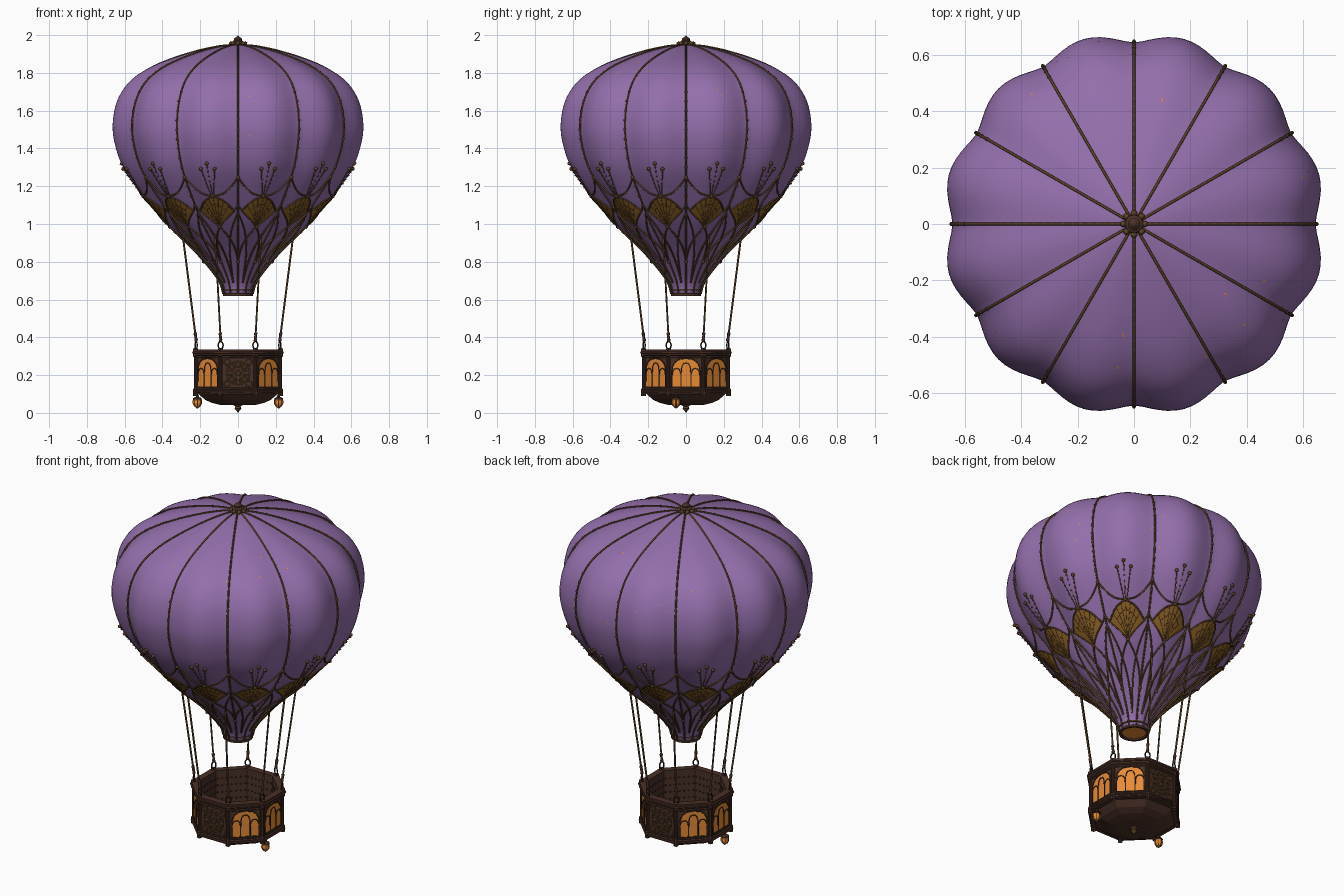
import bpy, bmesh, math, random
from math import sin, cos, pi, radians
from mathutils import Vector, Matrix

cube = bpy.data.objects.get("Cube")
if cube:
    bpy.data.objects.remove(cube, do_unlink=True)
random.seed(4)


def material(name, *rgb):
    m = bpy.data.materials.new(name)
    m.use_nodes = True
    m.diffuse_color = (*rgb, 1)
    node = next(n for n in m.node_tree.nodes if n.type == 'BSDF_PRINCIPLED')
    node.inputs["Base Color"].default_value = (*rgb, 1)
    return m


PURPLE = material("purple cloth", .295, .158, .41)
BRONZE = material("dark bronze", .105, .056, .02)
WOOD = material("dark wood", .068, .03, .02)
GLASS = material("amber glass", .8, .26, .035)
LACE = material("gold lace", .27, .12, .02)
IRON = material("black iron", .028, .017, .012)
EMBER = material("bright ember", 1, .32, .03)


def finish(name, bm, mat, smooth=None):
    me = bpy.data.meshes.new(name)
    bm.to_mesh(me)
    bm.free()
    me.materials.append(mat)
    ob = bpy.data.objects.new(name, me)
    bpy.context.collection.objects.link(ob)
    if smooth:
        bpy.ops.object.select_all(action='DESELECT')
        ob.select_set(True)
        bpy.context.view_layer.objects.active = ob
        bpy.ops.object.shade_smooth_by_angle(angle=radians(smooth))


def lathe(name, profile, sides, mat, turn=0, spots=((0, 0, 0),), smooth=None):
    bm = bmesh.new()
    for spot in spots:
        rings = [[bm.verts.new(Vector(spot) + Vector((r * cos(a), r * sin(a), z)))
                  for a in (turn + 2 * pi * i / sides for i in range(sides))] for r, z in profile]
        for lo, hi in zip(rings, rings[1:]):
            for i in range(sides):
                j = (i + 1) % sides
                bm.faces.new((lo[i], lo[j], hi[j], hi[i]))
    bmesh.ops.remove_doubles(bm, verts=bm.verts, dist=1e-5)
    bmesh.ops.recalc_face_normals(bm, faces=bm.faces)
    finish(name, bm, mat, smooth)


def tubes(name, paths, radius, mat, closed=False):
    cu = bpy.data.curves.new(name, 'CURVE')
    cu.dimensions = '3D'
    cu.bevel_depth = radius
    cu.bevel_resolution = 1
    cu.use_fill_caps = True
    for path in paths:
        sp = cu.splines.new('POLY')
        sp.points.add(len(path) - 1)
        for p, co in zip(sp.points, path):
            p.co = (*co, 1)
        sp.use_cyclic_u = closed
    cu.materials.append(mat)
    ob = bpy.data.objects.new(name, cu)
    bpy.context.collection.objects.link(ob)
    bpy.ops.object.select_all(action='DESELECT')
    ob.select_set(True)
    bpy.context.view_layer.objects.active = ob
    bpy.ops.object.convert(target='MESH')


def beads(name, spots, radius, mat):
    bm = bmesh.new()
    for s in spots:
        bmesh.ops.create_icosphere(bm, subdivisions=1, radius=radius, matrix=Matrix.Translation(s))
    finish(name, bm, mat, 60)


def smooth_path(pts, n=6):
    pts = [Vector(p) for p in pts]
    ext = [2 * pts[0] - pts[1]] + pts + [2 * pts[-1] - pts[-2]]
    out = []
    for a, b, c, d in zip(ext, ext[1:], ext[2:], ext[3:]):
        for t in (i / n for i in range(n)):
            out.append(.5 * (2 * b + (c - a) * t + (2 * a - 5 * b + 4 * c - d) * t * t
                             + (3 * b - a - 3 * c + d) * t ** 3))
    return out + [pts[-1]]


# Lobed envelope
GORES = 12
STEP = 2 * pi / GORES
outline = smooth_path([(.01, 1.948), (.1, 1.94), (.22, 1.915), (.36, 1.872), (.48, 1.82), (.575, 1.75),
                       (.637, 1.65), (.66, 1.525), (.645, 1.41), (.597, 1.285), (.49, 1.135), (.37, .995),
                       (.235, .865), (.14, .755), (.095, .69), (.076, .63)], 4)


def lobed(r, z, th, lift=0.0):
    swell = .055 * min(1, max(0, (z - .62) / .5))
    r = r * (1 - swell * .42 + swell * (sin(th * GORES / 2) ** 2) ** .75) + lift
    return Vector((r * cos(th), r * sin(th), z))


def on_cloth(u, z, lift=.004):
    for a, b in zip(outline, outline[1:]):
        if b.y <= z <= a.y:
            return lobed(a.x + (b.x - a.x) * (z - a.y) / (b.y - a.y), z, u * STEP, lift)


bm = bmesh.new()
cols = GORES * 12
grid = [[bm.verts.new(lobed(r, z, 2 * pi * i / cols)) for i in range(cols)] for r, z in outline]
for hi, lo in zip(grid, grid[1:]):
    for i in range(cols):
        j = (i + 1) % cols
        bm.faces.new((lo[i], lo[j], hi[j], hi[i]))
finish("envelope", bm, PURPLE, 80)

# Seam cords with beads
tubes("seam_cords", [[lobed(r, z, g * STEP, .003) + Vector((0, 0, .002 if z > 1.7 else 0)) for r, z in outline]
                     for g in range(GORES)], .0048, BRONZE)
beads("seam_beads", [on_cloth(g, 1 + .05 * i) for g in range(GORES) for i in range(15)], .0078, BRONZE)

# Netting around the lower envelope, mirrored on every seam
strands = [[(0, 1.246), (.14, 1.195), (.3, 1.16), (.5, 1.146)],
           [(.5, 1.146), (.3, 1.122), (.09, 1.07)],
           [(0, 1.1), (.09, 1.07), (.28, 1.03), (.5, .985)],
           [(.5, .985), (.3, .93), (.12, .87), (0, .8)],
           [(0, 1.06), (.2, .96), (.38, .84), (.5, .69)]]
tubes("netting", [[on_cloth(g + s * u, z) for u, z in smooth_path(c)]
                  for g in range(GORES) for s in (-1, 1) for c in strands], .0045, BRONZE)
beads("net_knots", [on_cloth(g + u, z, .006) for g in range(GORES)
                    for u, z in ((0, 1.246), (0, .8), (.5, 1.146), (.5, .985))], .0105, BRONZE)


# Lace fans between the seams
def fan_edge(u):
    w = min(1, abs(u) / .41)
    return 1.07 + .074 * (1 - w ** 1.45), .988 + .082 * w


bm = bmesh.new()
for g in range(GORES):
    rows = []
    for i in range(15):
        u = -.41 + .82 * i / 14
        top, low = fan_edge(u)
        rows.append([bm.verts.new(on_cloth(g + .5 + u, low + (top - low) * j / 6, .004)) for j in range(7)])
    for a, b in zip(rows, rows[1:]):
        for j in range(6):
            bm.faces.new((a[j], b[j], b[j + 1], a[j + 1]))
bmesh.ops.remove_doubles(bm, verts=bm.verts, dist=1e-5)
finish("lace_fans", bm, LACE, 60)
ribs, hoops = [], []
for g in range(GORES):
    for k in range(-3, 4):
        tip = fan_edge(k * .1)[0]
        ribs.append([on_cloth(g + .5 + k * .1 * t, .992 + (tip - .992) * t) for t in (0, .25, .5, .75, 1)])
    for t in (.5, .75):
        hoops.append([on_cloth(g + .5 + k * .1 * t, .992 + (fan_edge(k * .1)[0] - .992) * t)
                      for k in range(-3, 4)])
tubes("lace_threads", ribs + hoops, .0013, BRONZE)

# Beaded sprays above the fans
stems = [(.03 * k, .115 * k, 1.32 - .028 * abs(k)) for k in (-1, 0, 1)]
tubes("spray_stems", [[on_cloth(g + .5 + a, 1.15), on_cloth(g + .5 + b, z)]
                      for g in range(GORES) for a, b, z in stems], .0025, BRONZE)
beads("spray_beads", [on_cloth(g + .5 + a + (b - a) * t, 1.15 + (z - 1.15) * t) for g in range(GORES)
                      for a, b, z in stems for t in (.3, .45, .6, .75, .88)], .0045, BRONZE)
beads("spray_tips", [on_cloth(g + .5 + b, z) for g in range(GORES) for a, b, z in stems], .0115, BRONZE)

# Tiny glowing flecks lying on the cloth
bm = bmesh.new()
for _ in range(40):
    u, z = random.uniform(0, GORES), random.uniform(1.35, 1.88)
    bm.faces.new([bm.verts.new(on_cloth(u + du, z + dz, .003))
                  for du, dz in ((-.014, 0), (0, -.004), (.014, 0), (0, .004))])
finish("glow_flecks", bm, EMBER)

# Crown finial and neck ring
lathe("crown_bud", [(0, 1.94), (.035, 1.945), (.032, 1.965), (.02, 1.972), (.022, 1.98), (.01, 1.99), (0, 2)],
      12, WOOD, smooth=50)
beads("crown_petals", [(.038 * cos(a), .038 * sin(a), 1.955) for a in (k * pi / 4 for k in range(8))], .013, BRONZE)
lathe("neck_ring", [(.066, .62), (.08, .62), (.08, .632), (.076, .636), (.077, .645), (.084, .648), (.084, .657),
                    (.066, .657), (.066, .62)], 32, WOOD, smooth=40)
lathe("neck_glow", [(.07, .63), (0, .63)], 32, GLASS)

# Octagonal basket
TURN = pi / 8
corners = [(cos(TURN + k * pi / 4), sin(TURN + k * pi / 4)) for k in range(8)]
lathe("basket", [(0, .04), (.1, .042), (.15, .053), (.19, .07), (.225, .1), (.25, .1), (.25, .118), (.242, .124),
                 (.242, .3), (.255, .307), (.257, .335), (.217, .335), (.215, .13), (0, .13)], 8, WOOD, TURN)
lathe("bottom_knob", [(0, 0), (.008, .012), (.018, .022), (.014, .034), (.03, .046)], 12, BRONZE, smooth=50)
lathe("corner_posts", [(.013, .09), (.013, .125), (.008, .13), (.008, .295), (.014, .3), (.014, .34), (0, .345)],
      8, WOOD, spots=[(.243 * x, .243 * y, 0) for x, y in corners], smooth=40)
for z, r in ((.109, .253), (.128, .244), (.296, .246), (.32, .258)):
    tubes("basket_moulding", [[(r * x, r * y, z) for x, y in corners]], .005, WOOD, True)


# Wall panels: arched windows on six sides, filigree front and back
def on_wall(k, x, z, lift):
    a, d = k * pi / 4, .242 * cos(TURN) + lift
    return Vector((d * cos(a) - x * sin(a), d * sin(a) + x * cos(a), z))


def arch(x, w, base, spring, tip):
    side = [(w * cos(t * pi / 8) ** .7, spring + (tip - spring) * sin(t * pi / 8)) for t in range(4)]
    half = [(w, base)] + side
    return [(x + p, z) for p, z in half] + [(x, tip)] + [(x - p, z) for p, z in reversed(half)]


def ring(x, z, r):
    return [(x + r * cos(t * pi / 8), z + r * sin(t * pi / 8)) for t in range(16)]


windows = [k for k in range(8) if k not in (2, 6)]
bm = bmesh.new()
for k in windows:
    bm.faces.new([bm.verts.new(on_wall(k, x, z, .003)) for x, z in arch(0, .074, .138, .22, .288)])
finish("window_glass", bm, GLASS)
lancets = [arch(0, .074, .138, .22, .288), arch(0, .025, .138, .215, .265),
           arch(.05, .023, .138, .195, .235), arch(-.05, .023, .138, .195, .235)]
tubes("window_tracery", [[on_wall(k, x, z, .004) for x, z in c] for k in windows for c in lancets], .0027, IRON, True)
tubes("panel_frames", [[on_wall(k, x, z, .002) for x, z in ((-.082, .134), (.082, .134), (.082, .292), (-.082, .292))]
                       for k in range(8)], .004, WOOD, True)
rosettes = [ring(0, .212, r) for r in (.015, .033, .062)]
rosettes += [ring(sx * .058, .212 + sz * .058, .016) for sx in (-1, 1) for sz in (-1, 1)]
rosettes += [ring(.047 * cos(t * pi / 4), .212 + .047 * sin(t * pi / 4), .013) for t in range(8)]
tubes("filigree", [[on_wall(k, x, z, .003) for x, z in c] for k in (2, 6) for c in rosettes], .0038, BRONZE, True)
beads("inner_studs", [on_wall(k, x * .025, z, -.025) for k in range(8) for x in range(-3, 4)
                      for z in (.17, .21, .25, .29)], .005, IRON)

# Suspension ropes with shackles and bindings
lines = [(Vector((.24 * x, .24 * y, .385)), Vector((.318 * x, .318 * y, .95))) for x, y in corners]
tubes("suspension_ropes", lines, .0052, BRONZE)
tubes("rope_bindings", [[a, a.lerp(b, .06)] for a, b in lines], .0075, WOOD)
beads("rope_knots", [a.lerp(b, t) for a, b in lines for t in (0, .06)], .0105, WOOD)
tubes("shackles", [[(a.x - q * .014 * a.y / .24, a.y + q * .014 * a.x / .24, .358 + .02 * h)
                    for q, h in ring(0, 0, 1)] for a, b in lines], .004, IRON, True)

# Hanging lanterns
spots = [(s * .215, -.053, 0) for s in (-1, 1)]
lathe("lantern_glass", [(0, .03), (.015, .034), (.023, .05), (.022, .068), (.012, .076)], 8, GLASS, spots=spots)
lathe("lantern_caps", [(.024, .072), (.022, .078), (.008, .085), (.006, .105)], 8, WOOD, spots=spots)
lathe("lantern_feet", [(0, .022), (.008, .028), (.014, .034), (0, .036)], 8, BRONZE, spots=spots)
tubes("lantern_bars", [[(x + r * cos(a), y + r * sin(a), z) for r, z in ((.015, .034), (.024, .05), (.023, .07))]
                       for x, y, _ in spots for a in (k * pi / 2 for k in range(4))], .0015, WOOD)
